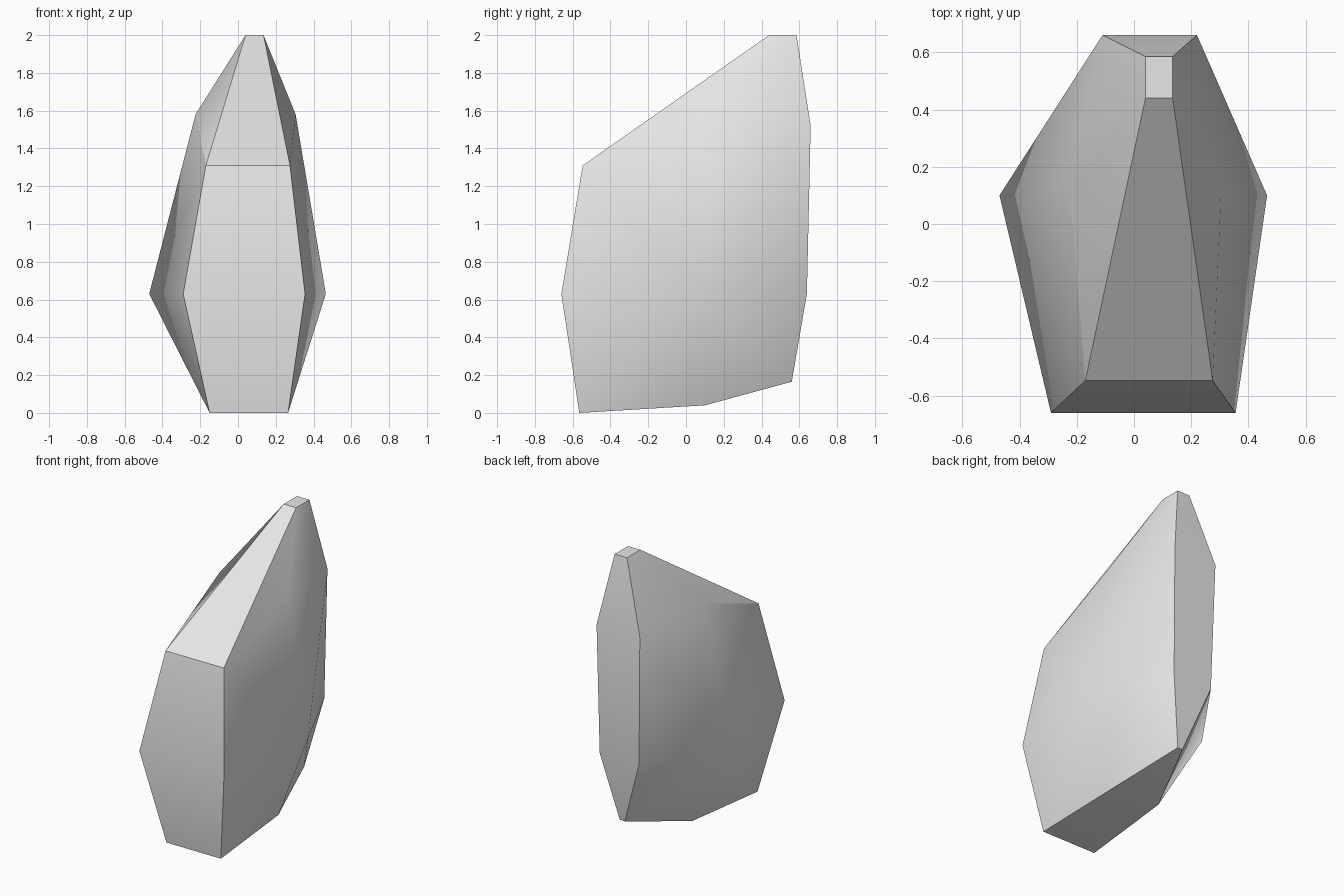
import bpy
import bmesh

cube = bpy.data.objects.get("Cube")
if cube:
    bpy.data.objects.remove(cube, do_unlink=True)

# Matching corner pairs on the two flanks: y, z, x on the right view side, x on the other
corners = {
    "front_low":  (-0.565, 0.0,   0.265, -0.15),
    "front_mid":  (-0.66,  0.63,  0.355, -0.29),
    "front_high": (-0.547, 1.31,  0.275, -0.17),
    "tip_front":  (0.44,   2.0,   0.135,  0.04),
    "tip_back":   (0.585,  2.0,   0.135,  0.04),
    "back_high":  (0.66,   1.52,  0.22,  -0.11),
    "back_mid":   (0.64,   0.63,  0.21,  -0.09),
    "back_low":   (0.56,   0.165, 0.113,  0.075),
    "belly":      (0.10,   0.04,  0.238, -0.114),
    "flank_mid":  (0.10,   0.63,  0.465, -0.47),
    "flank_high": (0.12,   1.58,  0.305, -0.225),
}

# The closed outline that runs around the stone between the two flanks
rim = ["front_low", "front_mid", "front_high", "tip_front", "tip_back",
       "back_high", "back_mid", "back_low", "belly"]

# Facets of one flank
flank = [
    ("front_low", "flank_mid", "front_mid"),
    ("front_low", "belly", "flank_mid"),
    ("front_mid", "flank_mid", "front_high"),
    ("front_high", "flank_mid", "flank_high"),
    ("front_high", "flank_high", "tip_front"),
    ("tip_front", "flank_high", "tip_back"),
    ("tip_back", "flank_high", "back_high"),
    ("flank_high", "flank_mid", "back_high"),
    ("flank_mid", "back_mid", "back_high"),
    ("flank_mid", "back_low", "back_mid"),
    ("flank_mid", "belly", "back_low"),
]

bm = bmesh.new()
sides = [{}, {}]
for name, (y, z, *xs) in corners.items():
    for side, x in zip(sides, xs):
        side[name] = bm.verts.new((x, y, z))

# Front, top, back and underside strips
for a, b in zip(rim, rim[1:] + rim[:1]):
    bm.faces.new((sides[0][a], sides[0][b], sides[1][b], sides[1][a]))

# Both flanks
for side in sides:
    for facet in flank:
        bm.faces.new([side[n] for n in facet])

bmesh.ops.recalc_face_normals(bm, faces=bm.faces)
mesh = bpy.data.meshes.new("rock_shard")
bm.to_mesh(mesh)
bm.free()

rock = bpy.data.objects.new("rock_shard", mesh)
bpy.context.collection.objects.link(rock)

# Plain stone colour
stone = bpy.data.materials.new("light_grey_stone")
stone.use_nodes = True
colour = (0.8, 0.8, 0.8, 1.0)
stone.diffuse_color = colour
stone.node_tree.nodes["Principled BSDF"].inputs["Base Color"].default_value = colour
mesh.materials.append(stone)

# Soft facets with sharp main edges
bpy.ops.object.select_all(action="DESELECT")
rock.select_set(True)
bpy.context.view_layer.objects.active = rock
bpy.ops.object.shade_smooth_by_angle(angle=0.5236)
